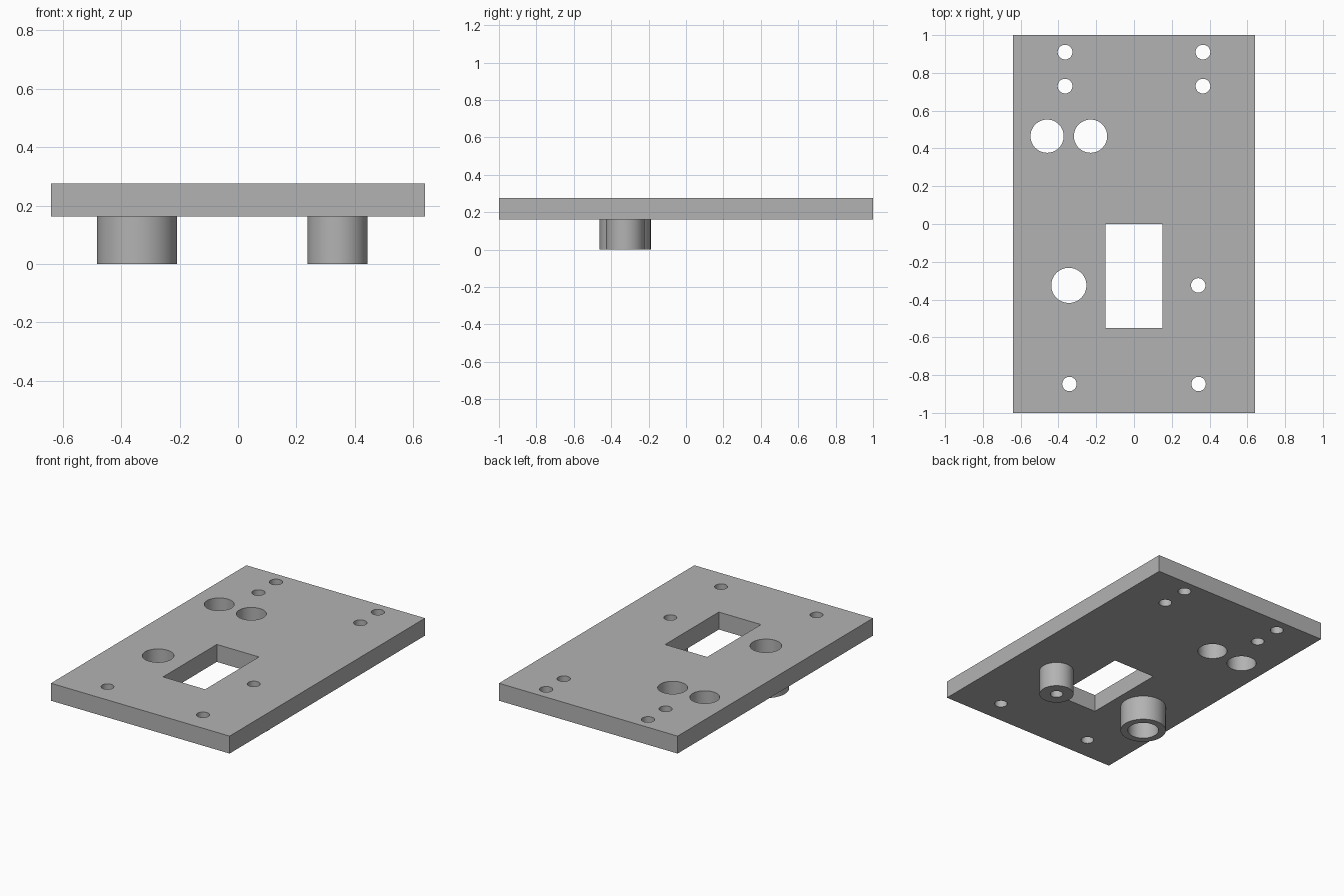
import bpy
import math

cube = bpy.data.objects.get("Cube")
if cube:
    bpy.data.objects.remove(cube, do_unlink=True)

BOTTOM, TOP = 0.162, 0.275
SEGMENTS = 64

grey = bpy.data.materials.new("plain grey")
grey.use_nodes = True
colour = (0.45, 0.45, 0.45, 1)
grey.diffuse_color = colour
grey.node_tree.nodes["Principled BSDF"].inputs["Base Color"].default_value = colour


def box(name, x0, x1, y0, y1, z0, z1):
    bpy.ops.mesh.primitive_cube_add(size=1, location=((x0 + x1) / 2, (y0 + y1) / 2, (z0 + z1) / 2))
    ob = bpy.context.object
    ob.name = name
    ob.scale = (x1 - x0, y1 - y0, z1 - z0)
    bpy.ops.object.transform_apply(location=True, rotation=False, scale=True)
    ob.data.materials.append(grey)
    return ob


def cylinder(name, x, y, radius, z0, z1):
    bpy.ops.mesh.primitive_cylinder_add(vertices=SEGMENTS, radius=radius, depth=z1 - z0,
                                        location=(x, y, (z0 + z1) / 2))
    ob = bpy.context.object
    ob.name = name
    ob.data.materials.append(grey)
    return ob


def combine(target, tool, operation):
    mod = target.modifiers.new(tool.name, "BOOLEAN")
    mod.operation = operation
    mod.solver = "EXACT"
    mod.object = tool
    bpy.context.view_layer.objects.active = target
    bpy.ops.object.modifier_apply(modifier=mod.name)
    bpy.data.objects.remove(tool, do_unlink=True)


# Flat plate
plate = box("mounting_plate", -0.64, 0.64, -1, 1, BOTTOM, TOP)

# Round collars under the plate
combine(plate, cylinder("wide_collar", -0.345, -0.325, 0.137, 0, BOTTOM + 0.05), "UNION")
combine(plate, cylinder("narrow_collar", 0.34, -0.325, 0.103, 0, BOTTOM + 0.05), "UNION")

# Rectangular window
combine(plate, box("window_cutter", -0.152, 0.15, -0.55, 0, -0.1, 0.4), "DIFFERENCE")

# Round holes: large pair, collar bores and screw holes
holes = [(-0.46, 0.465, 0.088), (-0.23, 0.465, 0.088),
         (-0.345, -0.325, 0.093), (0.34, -0.325, 0.038)]
for side in (-1, 1):
    holes += [(side * 0.365, 0.91, 0.039), (side * 0.365, 0.73, 0.039),
              (side * 0.342, -0.847, 0.038)]
for x, y, radius in holes:
    combine(plate, cylinder("hole_cutter", x, y, radius, -0.1, 0.4), "DIFFERENCE")

# Smooth bores and collars with crisp rims
bpy.ops.object.select_all(action="DESELECT")
plate.select_set(True)
bpy.context.view_layer.objects.active = plate
bpy.ops.object.shade_smooth_by_angle(angle=math.radians(30))
